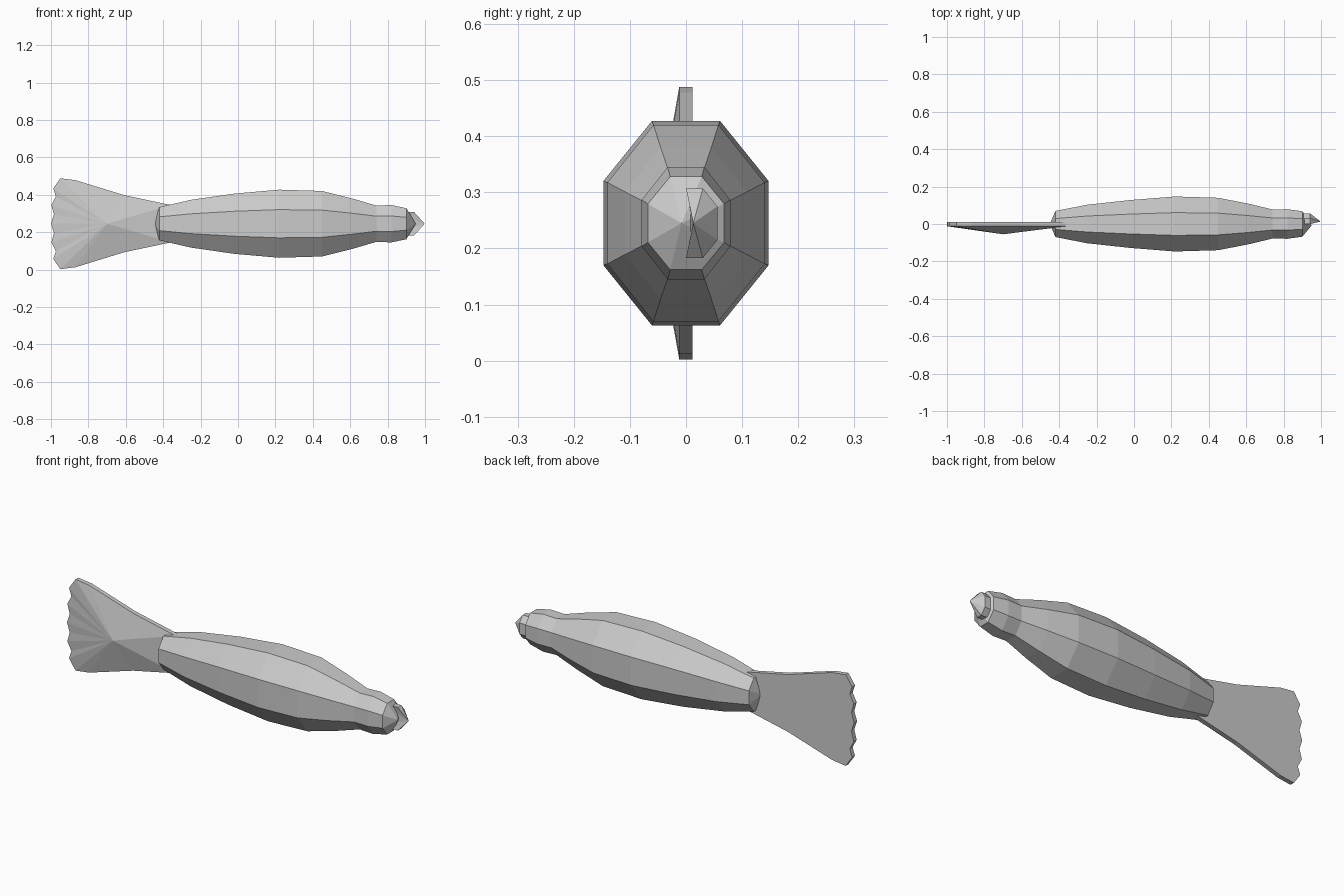
import bpy
import bmesh
import math

if "Cube" in bpy.data.objects:
    bpy.data.objects.remove(bpy.data.objects["Cube"])

ZC = 0.245  # height of the model's long axis


def make_object(name, build):
    bm = bmesh.new()
    build(bm)
    bmesh.ops.recalc_face_normals(bm, faces=bm.faces)
    mesh = bpy.data.meshes.new(name)
    bm.to_mesh(mesh)
    bm.free()
    obj = bpy.data.objects.new(name, mesh)
    bpy.context.collection.objects.link(obj)
    return obj


def bridge(bm, a, b):
    for i in range(len(a)):
        j = (i + 1) % len(a)
        bm.faces.new((a[i], a[j], b[j], b[i]))


def fan(bm, ring, tip):
    apex = bm.verts.new(tip)
    for i in range(len(ring)):
        bm.faces.new((ring[i], ring[(i + 1) % len(ring)], apex))


# Eight-sided body: x, half width, half height
stations = [(-0.42, 0.07, 0.089), (-0.25, 0.103, 0.128), (-0.02, 0.128, 0.161),
            (0.22, 0.147, 0.182), (0.45, 0.14, 0.175), (0.61, 0.109, 0.135),
            (0.74, 0.078, 0.097), (0.82, 0.079, 0.10), (0.90, 0.068, 0.083)]


def body(bm):
    k = math.cos(math.pi / 8)
    rings = []
    for x, w, h in stations:
        angles = [math.pi / 8 + i * math.pi / 4 for i in range(8)]
        rings.append([bm.verts.new((x, w / k * math.cos(a), ZC + h / k * math.sin(a)))
                      for a in angles])
    for a, b in zip(rings, rings[1:]):
        bridge(bm, a, b)
    fan(bm, rings[0], (-0.45, 0, ZC))
    fan(bm, rings[-1], (0.95, -0.008, ZC))


# Tail plate: flat back, front raised to a point, scalloped trailing edge
tail_half = [(-0.36, 0.10), (-0.61, 0.153), (-0.87, 0.233), (-0.95, 0.243),
             (-0.988, 0.188), (-0.974, 0.146), (-0.998, 0.10), (-0.984, 0.05)]


def tail(bm):
    outline = tail_half + [(-1.0, 0.0)] + [(x, -z) for x, z in reversed(tail_half)]
    front = [bm.verts.new((x, -0.012, ZC + z)) for x, z in outline]
    back = [bm.verts.new((x, 0.012, ZC + z)) for x, z in outline]
    bridge(bm, front, back)
    bm.faces.new(back)
    fan(bm, front, (-0.70, -0.055, ZC))


# Small pointed mouth plate set to one side of the nose
mouth_half = [(0.008, 0.02), (0.004, 0.045), (0.0, 0.062), (0.03, 0.062), (0.056, 0.03)]


def mouth(bm):
    outline = mouth_half + [(y, -z) for y, z in reversed(mouth_half)]
    front = [bm.verts.new((0.942, y, ZC + z)) for y, z in outline]
    back = [bm.verts.new((0.90, y, ZC + z)) for y, z in outline]
    bridge(bm, front, back)
    bm.faces.new(back)
    fan(bm, front, (0.998, 0.013, ZC))


make_object("fish_body", body)
make_object("tail_fin", tail)
make_object("mouth", mouth)
